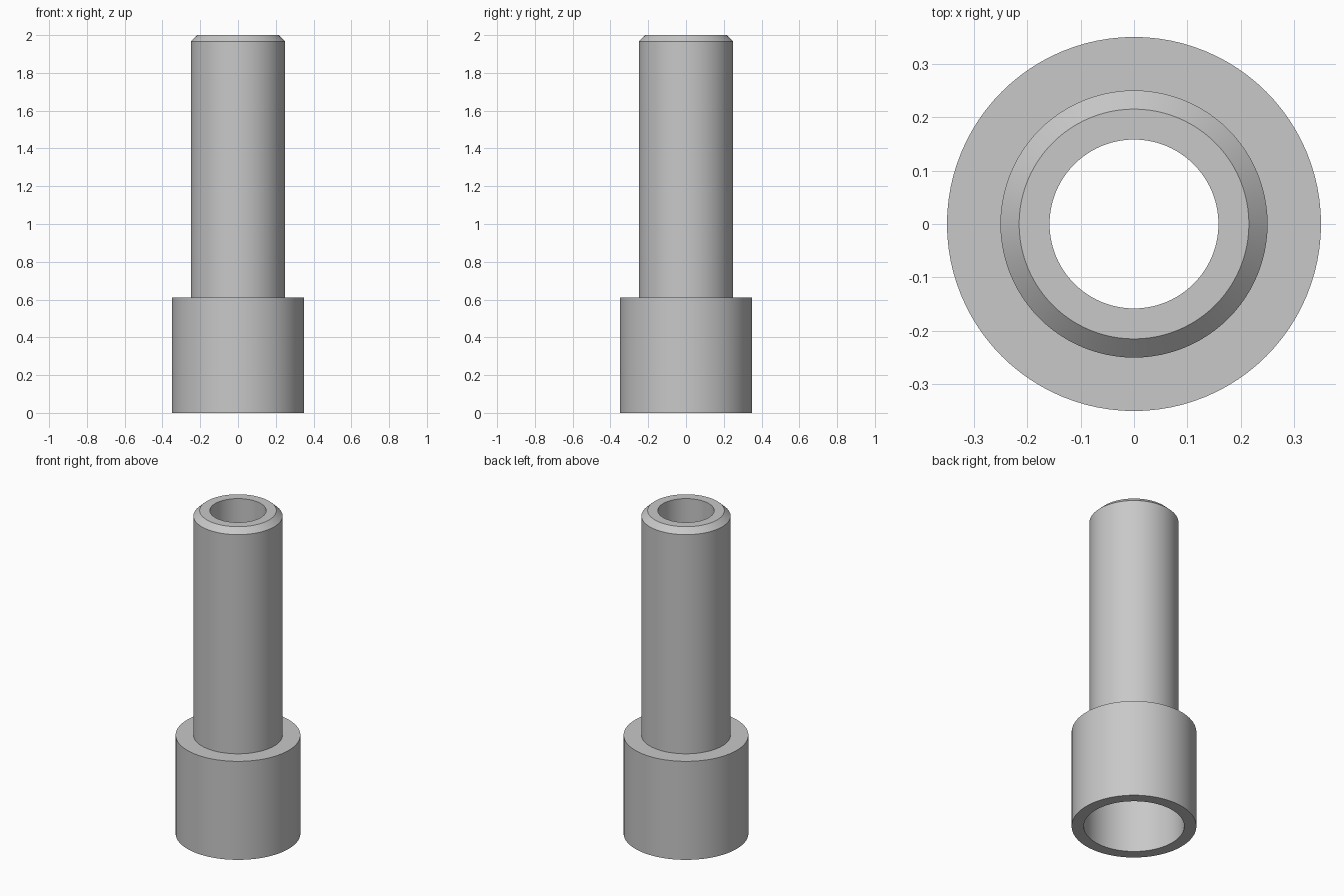
import bpy
import bmesh
import math

cube = bpy.data.objects.get("Cube")
if cube:
    bpy.data.objects.remove(cube, do_unlink=True)

SEGMENTS = 96

# Plain grey material
grey = bpy.data.materials.new("light grey")
grey.use_nodes = True
colour = (0.58, 0.58, 0.58, 1)
grey.diffuse_color = colour
grey.node_tree.nodes["Principled BSDF"].inputs["Base Color"].default_value = colour


def lathe(name, profile):
    """Revolve a closed (radius, height) profile about z."""
    bm = bmesh.new()
    rings = []
    for r, z in profile:
        rings.append([bm.verts.new((r * math.cos(a), r * math.sin(a), z))
                      for a in (math.tau * i / SEGMENTS for i in range(SEGMENTS))])
    for lower, upper in zip(rings, rings[1:] + rings[:1]):
        for i in range(SEGMENTS):
            j = (i + 1) % SEGMENTS
            bm.faces.new((lower[i], lower[j], upper[j], upper[i]))
    bmesh.ops.recalc_face_normals(bm, faces=bm.faces)
    mesh = bpy.data.meshes.new(name)
    bm.to_mesh(mesh)
    bm.free()
    mesh.materials.append(grey)
    obj = bpy.data.objects.new(name, mesh)
    bpy.context.collection.objects.link(obj)
    bpy.ops.object.select_all(action="DESELECT")
    obj.select_set(True)
    bpy.context.view_layer.objects.active = obj
    bpy.ops.object.shade_smooth_by_angle(angle=math.radians(25))
    return obj


# Hollow tube with a wide socket below and a chamfered rim above
lathe("socketed_tube", [
    (0.35, 0), (0.35, 0.61),         # socket wall
    (0.25, 0.61), (0.25, 1.967),     # tube wall
    (0.215, 2), (0.158, 2),          # chamfer and rim
    (0.158, 0.53), (0.282, 0.53),    # narrow bore and inner shoulder
    (0.282, 0),                      # socket bore
])
